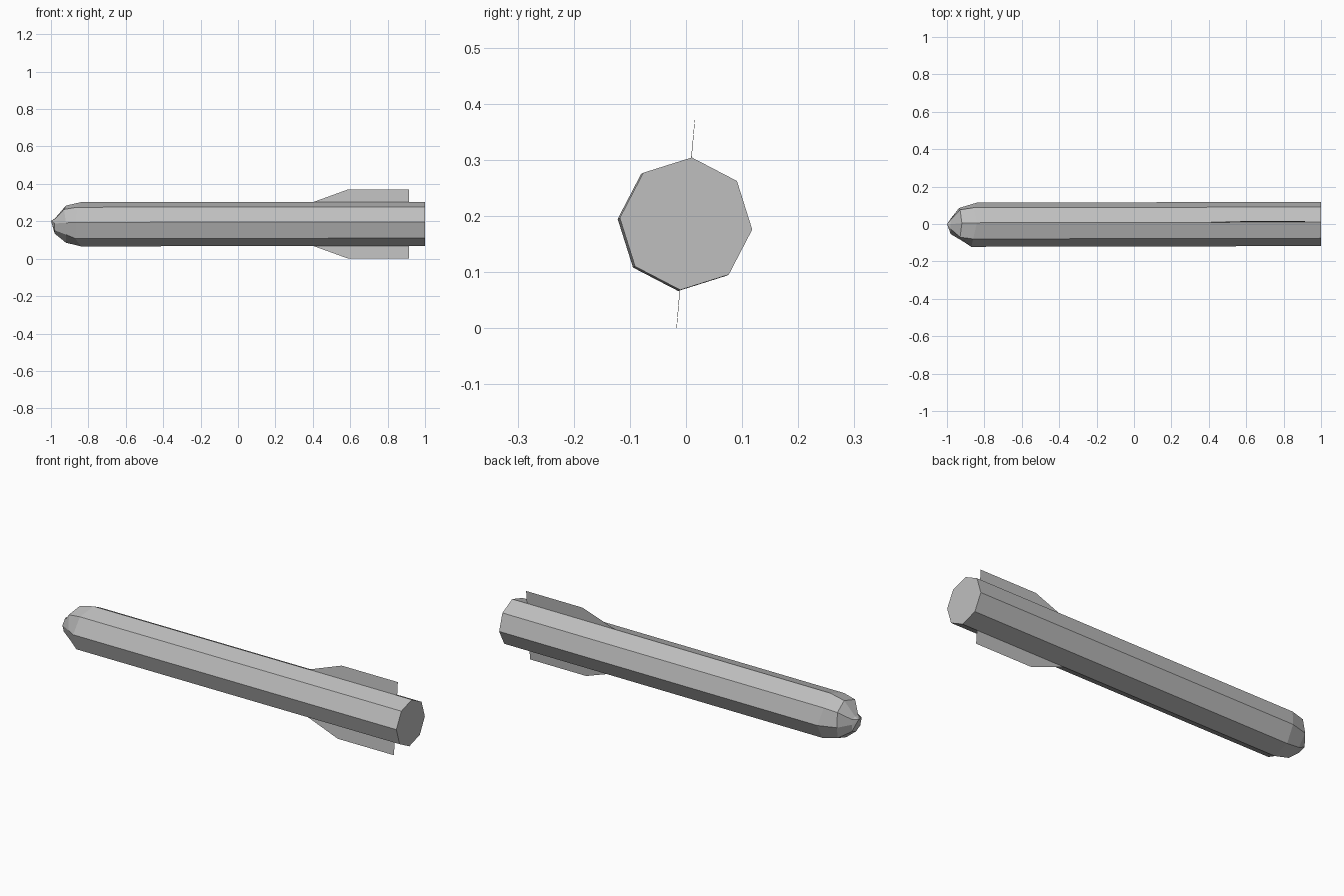
import bpy, bmesh, math
from mathutils import Vector

cube = bpy.data.objects.get("Cube")
if cube:
    bpy.data.objects.remove(cube)

grey = bpy.data.materials.new("hull_grey")
grey.use_nodes = True
colour = (0.52, 0.52, 0.52, 1)
grey.diffuse_color = colour
grey.node_tree.nodes["Principled BSDF"].inputs["Base Color"].default_value = colour

RADIUS, AXIS_Z, PHASE = 0.1185, 0.186, 85


def radial(x, r, degrees):
    """Point at a radius and angle around the hull, whose axis drifts slightly."""
    a = math.radians(degrees)
    drift = 0.002 * (x - 1)
    return Vector((x, r * math.cos(a) + drift, AXIS_Z + r * math.sin(a) + drift / 2))


def add_object(name, bm):
    mesh = bpy.data.meshes.new(name)
    bm.to_mesh(mesh)
    bm.free()
    mesh.materials.append(grey)
    ob = bpy.data.objects.new(name, mesh)
    bpy.context.collection.objects.link(ob)
    return ob


# Faceted hull: each edge line has its own nose shoulder, as (x, radius) pairs
upper = [(-0.98, 0.03), (-0.92, 0.1), (-0.84, RADIUS)]
corner = [(-0.98, 0.035), (-0.93, 0.104), (-0.86, RADIUS)]
side = [(-0.98, 0.05), (-0.92, 0.086), (-0.87, RADIUS)]
lower = [(-0.98, 0.05), (-0.92, 0.099), (-0.84, RADIUS)]
far_side = [(-0.98, 0.03), (-0.935, 0.09), (-0.84, RADIUS)]
lines = [upper, corner, side, side, lower, lower, far_side, corner]

bm = bmesh.new()
columns = []
for i, line in enumerate(lines):
    columns.append([bm.verts.new(radial(x, r, PHASE + 45 * i))
                    for x, r in line + [(1, RADIUS)]])
tip = bm.verts.new((-1, 0, 0.203))
for i, a in enumerate(columns):
    b = columns[(i + 1) % 8]
    bm.faces.new((tip, a[0], b[0]))
    for j in range(3):
        bm.faces.new((a[j], a[j + 1], b[j + 1], b[j]))
bm.faces.new([c[-1] for c in columns])
bmesh.ops.recalc_face_normals(bm, faces=bm.faces)
add_object("hull", bm)

# Two opposite sheet fins with swept leading edges
outline = [(0.40, 0.117), (0.59, 0.186), (0.915, 0.186), (0.915, 0.117)]
for name, angle in (("upper_fin", PHASE), ("lower_fin", PHASE + 180)):
    bm = bmesh.new()
    bm.faces.new([bm.verts.new(radial(x, r, angle)) for x, r in outline])
    add_object(name, bm)
